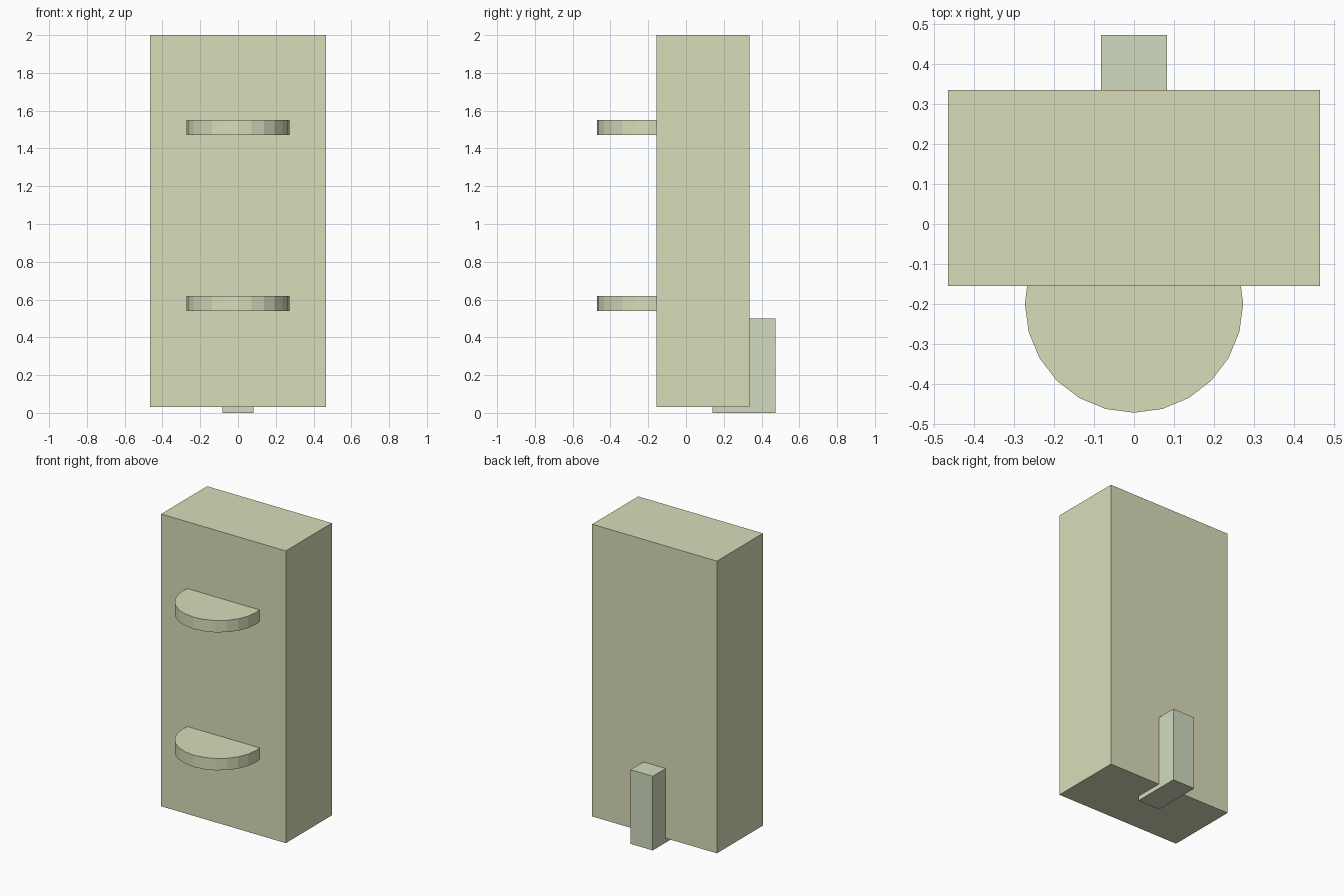
import bpy

if "Cube" in bpy.data.objects:
    bpy.data.objects.remove(bpy.data.objects["Cube"])


def material(name, color):
    mat = bpy.data.materials.new(name)
    mat.diffuse_color = (*color, 1)
    mat.use_nodes = True
    mat.node_tree.nodes["Principled BSDF"].inputs["Base Color"].default_value = mat.diffuse_color
    return mat


cream = material("cream", (0.70, 0.72, 0.49))
pale_green = material("pale_green", (0.64, 0.71, 0.52))


def box(name, lo, hi, mat):
    center = [(a + b) / 2 for a, b in zip(lo, hi)]
    bpy.ops.mesh.primitive_cube_add(size=1, location=center)
    ob = bpy.context.object
    ob.name = name
    ob.scale = [b - a for a, b in zip(lo, hi)]
    bpy.ops.object.transform_apply(location=False, rotation=False, scale=True)
    ob.data.materials.append(mat)
    return ob


# Main upright body
box("body", (-0.465, -0.155, 0.03), (0.465, 0.335, 2.0), cream)

# Rear post, running under the body floor
box("rear_post", (-0.083, 0.14, 0.0), (0.083, 0.473, 0.5), pale_green)

# Round shelves half sunk into the front face
for name, z in (("lower_shelf", 0.58), ("upper_shelf", 1.51)):
    bpy.ops.mesh.primitive_cylinder_add(
        vertices=24, radius=0.273, depth=0.08, location=(0, -0.199, z))
    shelf = bpy.context.object
    shelf.name = name
    shelf.data.materials.append(cream)
